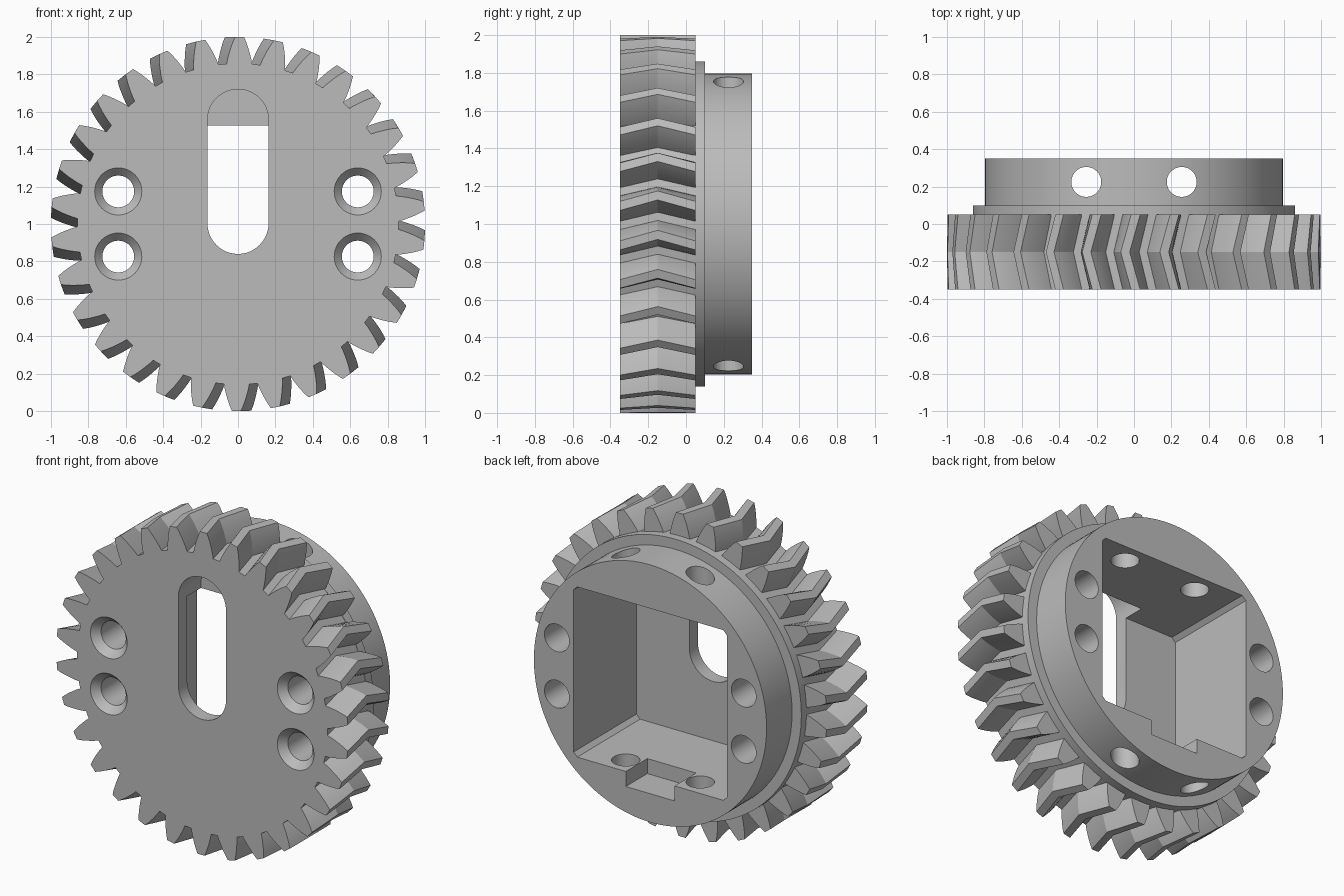
import bpy
import bmesh
from math import sin, cos, pi, radians
from mathutils import Vector

if "Cube" in bpy.data.objects:
    bpy.data.objects.remove(bpy.data.objects["Cube"], do_unlink=True)

grey = bpy.data.materials.new("plain grey")
grey.use_nodes = True
grey.diffuse_color = (0.5, 0.5, 0.5, 1)
grey.node_tree.nodes["Principled BSDF"].inputs["Base Color"].default_value = (0.5, 0.5, 0.5, 1)

AXIS = 1.0    # height of the gear axis
TEETH = 30
FRONT, MIDDLE, BACK = -0.35, -0.15, 0.05


def loft(name, rings):
    """Closed solid through matching rings of points."""
    bm = bmesh.new()
    loops = [[bm.verts.new(p) for p in ring] for ring in rings]
    n = len(loops[0])
    for a, b in zip(loops, loops[1:]):
        for i in range(n):
            j = (i + 1) % n
            bm.faces.new((a[i], a[j], b[j], b[i]))
    bm.faces.new(loops[0])
    bm.faces.new(loops[-1])
    bmesh.ops.recalc_face_normals(bm, faces=bm.faces)
    mesh = bpy.data.meshes.new(name)
    bm.to_mesh(mesh)
    bm.free()
    mesh.materials.append(grey)
    obj = bpy.data.objects.new(name, mesh)
    bpy.context.collection.objects.link(obj)
    return obj


def at_y(outline, y):
    return [Vector((x, y, z)) for x, z in outline]


def circle(r, cx=0, cz=AXIS, n=48):
    return [(cx + r * sin(2 * pi * i / n), cz + r * cos(2 * pi * i / n)) for i in range(n)]


def prism(name, outline, y0, y1):
    return loft(name, [at_y(outline, y0), at_y(outline, y1)])


def rectangle(half, z0, z1, c=0.0):
    """Rectangle with corners cut by c."""
    right = [(half - c, z0), (half, z0 + c), (half, z1 - c), (half - c, z1)]
    if c == 0:
        right = [(half, z0), (half, z1)]
    return right + [(-x, z) for x, z in reversed(right)]


def combine(target, tool, operation):
    mod = target.modifiers.new(operation.lower(), "BOOLEAN")
    mod.operation = operation
    mod.solver = "EXACT"
    mod.object = tool
    bpy.context.view_layer.objects.active = target
    bpy.ops.object.modifier_apply(modifier=mod.name)
    bpy.data.objects.remove(tool, do_unlink=True)


# Herringbone gear: tooth flank given as (radius, half thickness)
flank = [(0.858, 0.068), (0.885, 0.063), (0.915, 0.055),
         (0.945, 0.046), (0.975, 0.035), (1.0, 0.024)]
tooth = [(r, -w / r) for r, w in flank] + [(r, w / r) for r, w in reversed(flank)]


def gear_ring(y, turn):
    outline = []
    for k in range(TEETH):
        centre = 2 * pi * k / TEETH + radians(turn)
        outline += [(r * sin(centre + a), AXIS + r * cos(centre + a)) for r, a in tooth]
    return at_y(outline, y)


gear = loft("herringbone_gear", [gear_ring(FRONT, 0.5), gear_ring(MIDDLE, -2.7),
                                 gear_ring(BACK, 0.5)])

# Stepped collar on the back
collar = loft("collar", [at_y(circle(r, n=128), y) for r, y in
                         ((0.86, 0.04), (0.86, 0.1), (0.797, 0.1), (0.797, 0.35))])
combine(gear, collar, "UNION")

# Square cavity with a notch in its floor
combine(gear, prism("cavity", rectangle(0.525, 0.473, 1.527, 0.025), -0.265, 0.4), "DIFFERENCE")
combine(gear, prism("floor_notch", rectangle(0.167, 0.38, 0.6), 0.14, 0.4), "DIFFERENCE")

# Rounded slot through the front plate
r = 0.163
arc = [pi * i / 24 for i in range(25)]
slot = [(r * cos(a), 1.557 + r * sin(a)) for a in arc]
slot += [(-r * cos(a), 1.003 - r * sin(a)) for a in arc]
combine(gear, prism("slot", slot, -0.4, -0.13), "DIFFERENCE")

for side in (-1, 1):
    # Countersunk screw holes, front to back
    for dz in (-0.174, 0.174):
        hole = loft("screw_hole", [at_y(circle(rad, side * 0.64, AXIS + dz), y) for rad, y in
                                   ((0.135, -0.36), (0.085, -0.305), (0.085, 0.4))])
        combine(gear, hole, "DIFFERENCE")
    # Set screw holes, top and bottom of the collar
    for z0, z1 in ((0.1, 0.7), (1.3, 1.9)):
        ring = circle(0.08, side * 0.255, 0.225)
        hole = loft("set_screw_hole", [[Vector((x, y, z)) for x, y in ring] for z in (z0, z1)])
        combine(gear, hole, "DIFFERENCE")

bpy.ops.object.select_all(action="DESELECT")
gear.select_set(True)
bpy.context.view_layer.objects.active = gear
bpy.ops.object.shade_smooth_by_angle(angle=radians(20))
